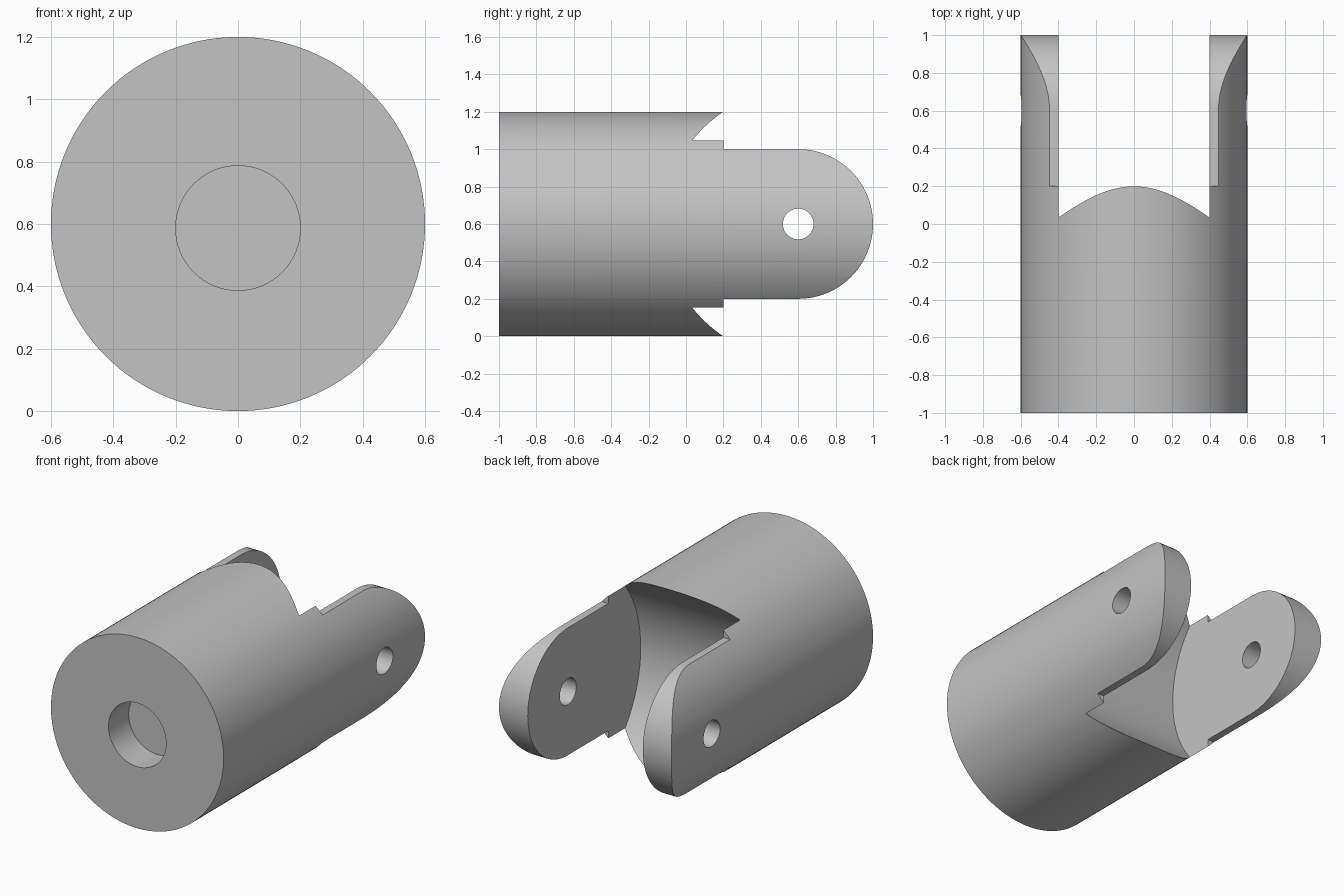
import bpy, bmesh, math
from mathutils import Matrix

cube = bpy.data.objects.get("Cube")
if cube:
    bpy.data.objects.remove(cube, do_unlink=True)

RADIUS = 0.6          # body radius, also the axis height
PIN_Y = 0.6           # pin axis, along x
SHOULDER_Y = 0.2      # where the fork arms leave the body

grey = bpy.data.materials.new("light grey metal")
COLOUR = (0.55, 0.55, 0.55, 1)
grey.diffuse_color = COLOUR
grey.use_nodes = True
grey.node_tree.nodes["Principled BSDF"].inputs["Base Color"].default_value = COLOUR


def add_object(name, bm):
    bmesh.ops.recalc_face_normals(bm, faces=bm.faces)
    mesh = bpy.data.meshes.new(name)
    bm.to_mesh(mesh)
    bm.free()
    mesh.materials.append(grey)
    obj = bpy.data.objects.new(name, mesh)
    bpy.context.collection.objects.link(obj)
    return obj


def cylinder(name, axis, radius, length, centre, segments):
    turn = Matrix.Rotation(math.pi / 2, 4, "Y" if axis == "X" else "X")
    bm = bmesh.new()
    bmesh.ops.create_cone(bm, cap_ends=True, segments=segments, radius1=radius,
                          radius2=radius, depth=length,
                          matrix=Matrix.Translation(centre) @ turn)
    return add_object(name, bm)


def side_profile(name, points, half_width):
    """Extrude a (y, z) outline across x."""
    bm = bmesh.new()
    face = bm.faces.new([bm.verts.new((-half_width, y, z)) for y, z in points])
    new = bmesh.ops.extrude_face_region(bm, geom=[face])["geom"]
    verts = [v for v in new if isinstance(v, bmesh.types.BMVert)]
    bmesh.ops.translate(bm, verts=verts, vec=(2 * half_width, 0, 0))
    return add_object(name, bm)


def combine(target, cutter, operation):
    cutter.hide_render = True
    mod = target.modifiers.new(cutter.name, "BOOLEAN")
    mod.object, mod.operation, mod.solver = cutter, operation, "EXACT"
    bpy.context.view_layer.objects.active = target
    bpy.ops.object.modifier_apply(modifier=mod.name)
    bpy.data.objects.remove(cutter, do_unlink=True)


# Round bar that becomes the whole fork
fork = cylinder("clevis_fork", "Y", RADIUS, 2, (0, 0, RADIUS), 128)

# Side outline: full body, then narrower arms with round ends
arm = 0.4
steps = 48
outline = [(-1.2, -0.2), (SHOULDER_Y, -0.2), (SHOULDER_Y, RADIUS - arm)]
for i in range(steps + 1):
    a = math.pi * (i / steps - 0.5)
    outline.append((PIN_Y + arm * math.cos(a), RADIUS + arm * math.sin(a)))
outline += [(SHOULDER_Y, RADIUS + arm), (SHOULDER_Y, 1.4), (-1.2, 1.4)]
combine(fork, side_profile("arm_outline", outline, 0.8), "INTERSECT")

# Slot with a round floor, concentric with the pin
combine(fork, cylinder("slot", "X", 0.7215, 0.8, (0, PIN_Y, RADIUS), 160), "DIFFERENCE")

# Pin hole through both arms
combine(fork, cylinder("pin_hole", "X", 0.082, 2, (0, PIN_Y, RADIUS), 48), "DIFFERENCE")

# Blind socket in the front face, slightly below centre
combine(fork, cylinder("socket", "Y", 0.2, 0.4, (0, -1, 0.587), 64), "DIFFERENCE")

bpy.ops.object.select_all(action="DESELECT")
fork.select_set(True)
bpy.context.view_layer.objects.active = fork
bpy.ops.object.shade_smooth_by_angle(angle=math.radians(30))
